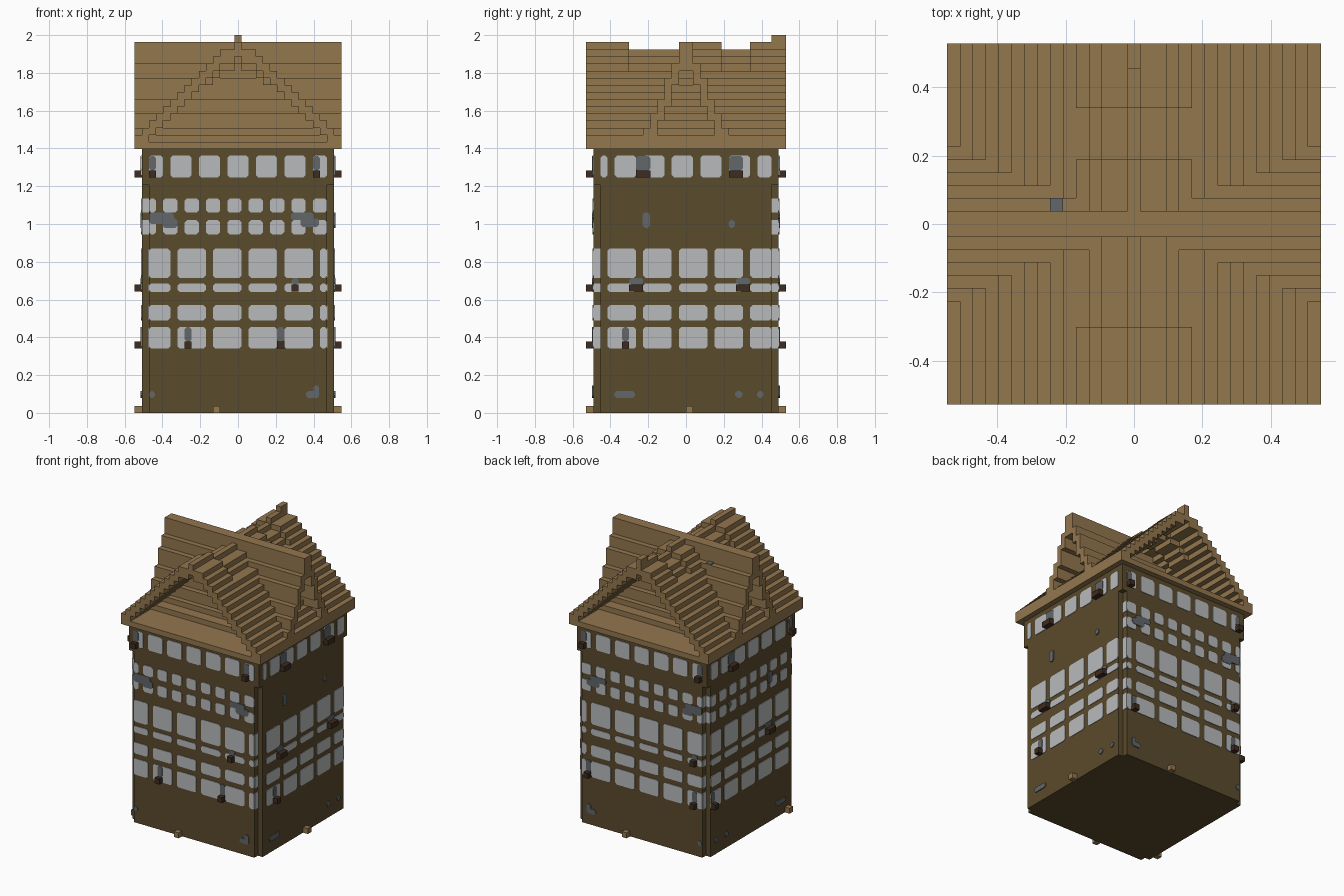
import bpy, bmesh
from mathutils import Vector

if "Cube" in bpy.data.objects:
    bpy.data.objects.remove(bpy.data.objects["Cube"])

V = 2 / 53                      # block size
HX, HY = 13.5 * V, 13 * V       # half width and depth of the walls


def material(name, rgb):
    m = bpy.data.materials.new(name)
    m.use_nodes = True
    m.diffuse_color = (*rgb, 1)
    m.node_tree.nodes["Principled BSDF"].inputs["Base Color"].default_value = (*rgb, 1)
    return m


TAN = material("tan wood", (0.29, 0.184, 0.076))
BROWN = material("olive brown wood", (0.102, 0.069, 0.025))
PALE = material("pale plaster", (0.48, 0.49, 0.50))
GREY = material("grey stone", (0.122, 0.135, 0.142))
DARK = material("dark beam wood", (0.048, 0.025, 0.014))


def prism(bm, points, direction):
    """Extrude one polygon along a direction."""
    face = bm.faces.new([bm.verts.new(p) for p in points])
    ext = bmesh.ops.extrude_face_region(bm, geom=[face], use_keep_orig=True)
    verts = [g for g in ext["geom"] if isinstance(g, bmesh.types.BMVert)]
    bmesh.ops.translate(bm, verts=verts, vec=direction)


def box(bm, lo, hi):
    (x, y, z), (a, b, c) = lo, hi
    prism(bm, [(x, y, z), (a, y, z), (a, b, z), (x, b, z)], Vector((0, 0, c - z)))


def finish(name, bm, mat):
    bmesh.ops.recalc_face_normals(bm, faces=bm.faces)
    mesh = bpy.data.meshes.new(name)
    bm.to_mesh(mesh)
    bm.free()
    mesh.materials.append(mat)
    obj = bpy.data.objects.new(name, mesh)
    bpy.context.collection.objects.link(obj)
    return obj


# Walls: notched corners below, full box on top
bm = bmesh.new()
ix, iy = HX - V, HY - V
plan = []
for sx, sy in ((1, 1), (-1, 1), (-1, -1), (1, -1)):
    corner = [(sx * HX, sy * iy), (sx * ix, sy * iy), (sx * ix, sy * HY)]
    plan += corner if sx * sy > 0 else corner[::-1]
prism(bm, [(x, y, 0) for x, y in plan], Vector((0, 0, 32 * V)))
box(bm, (-HX, -HY, 32 * V), (HX, HY, 37 * V))
finish("walls", bm, BROWN)

# Eaves slab
bm = bmesh.new()
box(bm, (-14.5 * V, -14 * V, 37 * V), (14.5 * V, 14 * V, 38 * V))
finish("eaves_slab", bm, TAN)


# Crossing stepped roofs
def stepped_roof(name, tops, start, along_y, a, b):
    n = len(tops)
    low = []
    for i, h in enumerate(tops):
        near = [tops[k] for k in (i - 1, i + 1) if 0 <= k < n]
        low.append(max(37.5, min([h - 2] + [t - 1 for t in near])))
    path = []
    for i in range(n):
        path += [(start + i, tops[i]), (start + i + 1, tops[i])]
    for i in reversed(range(n)):
        path += [(start + i + 1, low[i]), (start + i, low[i])]
    clean = [p for k, p in enumerate(path) if p != path[k - 1]]
    bm = bmesh.new()
    if along_y:
        prism(bm, [(u * V, a, h * V) for u, h in clean], Vector((0, b - a, 0)))
    else:
        prism(bm, [(a, u * V, h * V) for u, h in clean], Vector((b - a, 0, 0)))
    finish(name, bm, TAN)


half = [52, 51, 51, 50, 49] + list(range(48, 38, -1))
worn = [min(h, 51) - (0 < i < 5) for i, h in enumerate(half)]
cuts = [-14, -8, 0, 5, 9, 14]
for k in range(5):
    side = worn if k % 2 else half
    stepped_roof(f"front_back_roof_{k + 1}", side[:0:-1] + side, -14.5, True,
                 cuts[k] * V, cuts[k + 1] * V)
steep = [52, 49, 47, 44, 42, 40, 39, 39]
stepped_roof("side_roof", steep[::-1] + steep, -8, False, -14.5 * V, 14.5 * V)
bm = bmesh.new()
box(bm, (-V / 2, 12 * V, 52 * V), (V / 2, 14 * V, 53 * V))
finish("ridge_block", bm, TAN)
bm = bmesh.new()
box(bm, (-6.5 * V, V, 49 * V), (-5.5 * V, 2 * V, 49 * V + 0.006))
finish("roof_stone", bm, GREY)

# Each wall: a map from (across, height, outward) to space
SIDES = {
    "front": lambda u, z, d: (u, -HY - d, z),
    "back": lambda u, z, d: (u, HY + d, z),
    "right": lambda u, z, d: (-HX - d, u, z),
    "left": lambda u, z, d: (HX + d, u, z),
}


def plates(name, side, rects, mat, depth, base=0.0, cut=0.012):
    """Thin panels with clipped corners."""
    to = SIDES[side]
    out = Vector(to(0, 0, depth)) - Vector(to(0, 0, 0))
    bm = bmesh.new()
    for a, b, z0, z1 in rects:
        c = min(cut, (b - a) / 3, (z1 - z0) / 3)
        ring = [(a + c, z0), (b - c, z0), (b, z0 + c), (b, z1 - c),
                (b - c, z1), (a + c, z1), (a, z1 - c), (a, z0 + c)]
        prism(bm, [to(u, z, base) for u, z in ring], out)
    finish(name, bm, mat)


def row(first, width, gap, limit, z0, z1):
    """Windows repeating across a wall, clipped at the corner posts."""
    rects, u = [], first
    while u < limit - 0.01:
        a, b = max(u, -limit), min(u + width, limit)
        if b - a > 0.02:
            rects.append((a, b, z0, z1))
        u += width + gap
    return rects


BIG = [(0.34, 0.455), (0.49, 0.57), (0.64, 0.685), (0.715, 0.87)]
SMALL = [(0.945, 1.02), (1.06, 1.135)]
TOP = (1.247, 1.362)
for side in SIDES:
    wide = side in ("front", "back")
    limit = ix if wide else iy
    rects = row((-13.5 if wide else -14) * V, 3 * V, V, limit, *TOP)
    for band in BIG:
        rects += row((-13.5 if wide else -11) * V, 4 * V, V, limit, *band)
    if side != "left":
        for band in SMALL:
            rects += row(-13.5 * V, 2 * V, V, limit, *band)
    plates(side + "_windows", side, rects, PALE, 0.004)

# Windows inside the corner notches
for side in ("left", "right"):
    for s, end in ((-1, "front"), (1, "back")):
        u = s * (HY - V / 2)
        bands = BIG + (SMALL if s > 0 else [])
        plates(f"{side}_{end}_notch_panels", side,
               [(u - V / 2, u + V / 2, a, b) for a, b in bands], PALE, 0.004, -V, 0)
for side in ("front", "back"):
    plates(side + "_notch_panels", side,
           [(-HX, -ix, a, b) for a, b in SMALL], PALE, 0.004, -V, 0)

# Worn stone patches
WALL_PATCHES = [(-0.47, -0.34, 1.0, 1.06), (-0.4, -0.32, 0.98, 1.03),
                (0.28, 0.4, 1.02, 1.06), (0.33, 0.43, 0.985, 1.03),
                (0.36, 0.43, 0.08, 0.115), (0.4, 0.43, 0.08, 0.145),
                (-0.47, -0.44, 0.08, 0.115)]
SIDE_PATCHES = [(-0.23, -0.19, 0.98, 1.06), (0.225, 0.26, 0.98, 1.02),
                (-0.38, -0.27, 0.08, 0.115), (0.26, 0.3, 0.08, 0.115),
                (0.375, 0.41, 0.08, 0.115)]
for side in SIDES:
    rects = WALL_PATCHES if side in ("front", "back") else SIDE_PATCHES
    plates(side + "_patches", side, rects, GREY, 0.007)

# Beam ends with a stone streak above: (across, width in blocks, layer)
BEAMS = {
    "front": [(-12.5, 1, 33), (10.5, 1, 33), (7.5, 1, 17), (-7.5, 1, 9), (5.5, 1, 9)],
    "back": [(11.5, 1, 33), (-12.5, 1, 33), (-11.5, 1, 17), (10.5, 1, 9), (-11.5, 1, 9)],
    "left": [(-7, 2, 33), (6, 2, 33), (-8, 2, 17), (7, 2, 17), (-9, 1, 9)],
    "right": [(5, 2, 33), (-12, 1, 33), (-6, 2, 17), (11, 1, 9)],
}
FOOT = {"front": -3.5, "back": 2.5, "left": 0, "right": -11}


def blocks(name, side, items, mat):
    to = SIDES[side]
    bm = bmesh.new()
    for u, w, layer in items:
        p, q = to(u * V, layer * V, 0), to((u + w) * V, (layer + 1) * V, V)
        box(bm, p, q)
    finish(name, bm, mat)


for side, beams in BEAMS.items():
    blocks(side + "_beam_ends", side, beams, DARK)
    blocks(side + "_foot_block", side, [(FOOT[side], 1, 0)], TAN)
    rise = {33: 1.36, 17: 0.715, 9: 0.455}
    streaks = [(u * V, (u + w) * V, (n + 1) * V, rise[n]) for u, w, n in beams]
    plates(side + "_streaks", side, streaks, GREY, 0.007)
